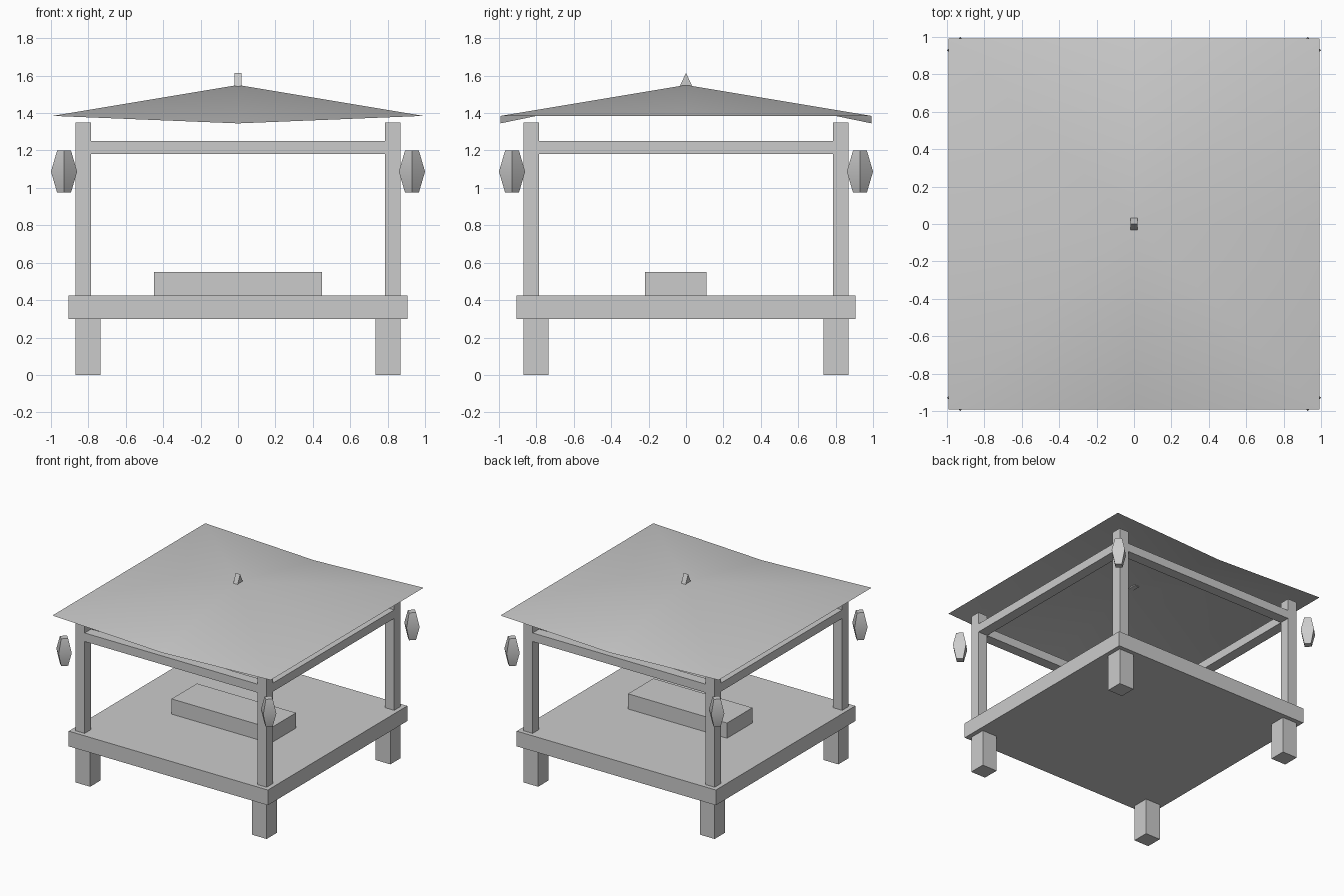
import bpy
from math import radians

if "Cube" in bpy.data.objects:
    bpy.data.objects.remove(bpy.data.objects["Cube"])

CORNERS = [(sx, sy) for sx in (-1, 1) for sy in (-1, 1)]


def mesh(name, verts, faces, smooth=None):
    me = bpy.data.meshes.new(name)
    me.from_pydata(verts, [], faces)
    me.validate()
    ob = bpy.data.objects.new(name, me)
    bpy.context.collection.objects.link(ob)
    if smooth:
        bpy.ops.object.select_all(action='DESELECT')
        ob.select_set(True)
        bpy.context.view_layer.objects.active = ob
        bpy.ops.object.shade_smooth_by_angle(angle=radians(smooth))
    return ob


def box(name, x, y, z):
    v = [(a, b, c) for a in x for b in y for c in z]
    f = [(0, 1, 3, 2), (4, 6, 7, 5), (0, 4, 5, 1), (2, 3, 7, 6), (0, 2, 6, 4), (1, 5, 7, 3)]
    return mesh(name, v, f)


def span(s, a, b):
    return sorted((s * a, s * b))


# Floor platform and the low table on it
box("platform", (-0.905, 0.905), (-0.905, 0.905), (0.30, 0.425))
box("low_table", (-0.45, 0.45), (-0.22, 0.11), (0.425, 0.55))

# Corner legs, posts and hanging lanterns
for sx, sy in CORNERS:
    tag = ("front" if sy < 0 else "back") + ("_left" if sx < 0 else "_right")
    box("leg_" + tag, span(sx, 0.735, 0.87), span(sy, 0.735, 0.87), (0, 0.30))
    box("post_" + tag, span(sx, 0.785, 0.87), span(sy, 0.785, 0.87), (0.425, 1.35))
    rings = [(0.975, 0.037), (1.087, 0.07), (1.20, 0.037)]
    v = [(sx * 0.93 + r * dx, sy * 0.93 + r * dy, z)
         for z, r in rings for dx, dy in ((1, 0), (0, 1), (-1, 0), (0, -1))]
    f = [(4 * k + i, 4 * k + (i + 1) % 4, 4 * k + 4 + (i + 1) % 4, 4 * k + 4 + i)
         for k in range(2) for i in range(4)]
    mesh("lantern_" + tag, v, f + [(3, 2, 1, 0), (8, 9, 10, 11)], 30)

# Beams joining the posts
for s in (-1, 1):
    box("beam_" + ("front" if s < 0 else "back"), (-0.87, 0.87), span(s, 0.785, 0.87), (1.18, 1.25))
    box("beam_" + ("left" if s < 0 else "right"), span(s, 0.785, 0.87), (-0.87, 0.87), (1.18, 1.25))

# Thin roof sheet, dipping at the middle of the front and back eaves
R, E, D = 0.992, 1.385, 1.345
rim = [(-R, -R, E), (0, -R, D), (R, -R, E), (R, 0, E),
       (R, R, E), (0, R, D), (-R, R, E), (-R, 0, E)]
mesh("roof", [(0, 0, 1.55)] + rim, [(0, i + 1, (i + 1) % 8 + 1) for i in range(8)], 60)

# Wedge finial on the peak
mesh("finial",
     [(x, y, z) for x in (-0.02, 0.02) for y, z in ((-0.036, 1.537), (0.036, 1.537), (0, 1.615))],
     [(0, 2, 1), (3, 4, 5), (0, 1, 4, 3), (1, 2, 5, 4), (2, 0, 3, 5)])
